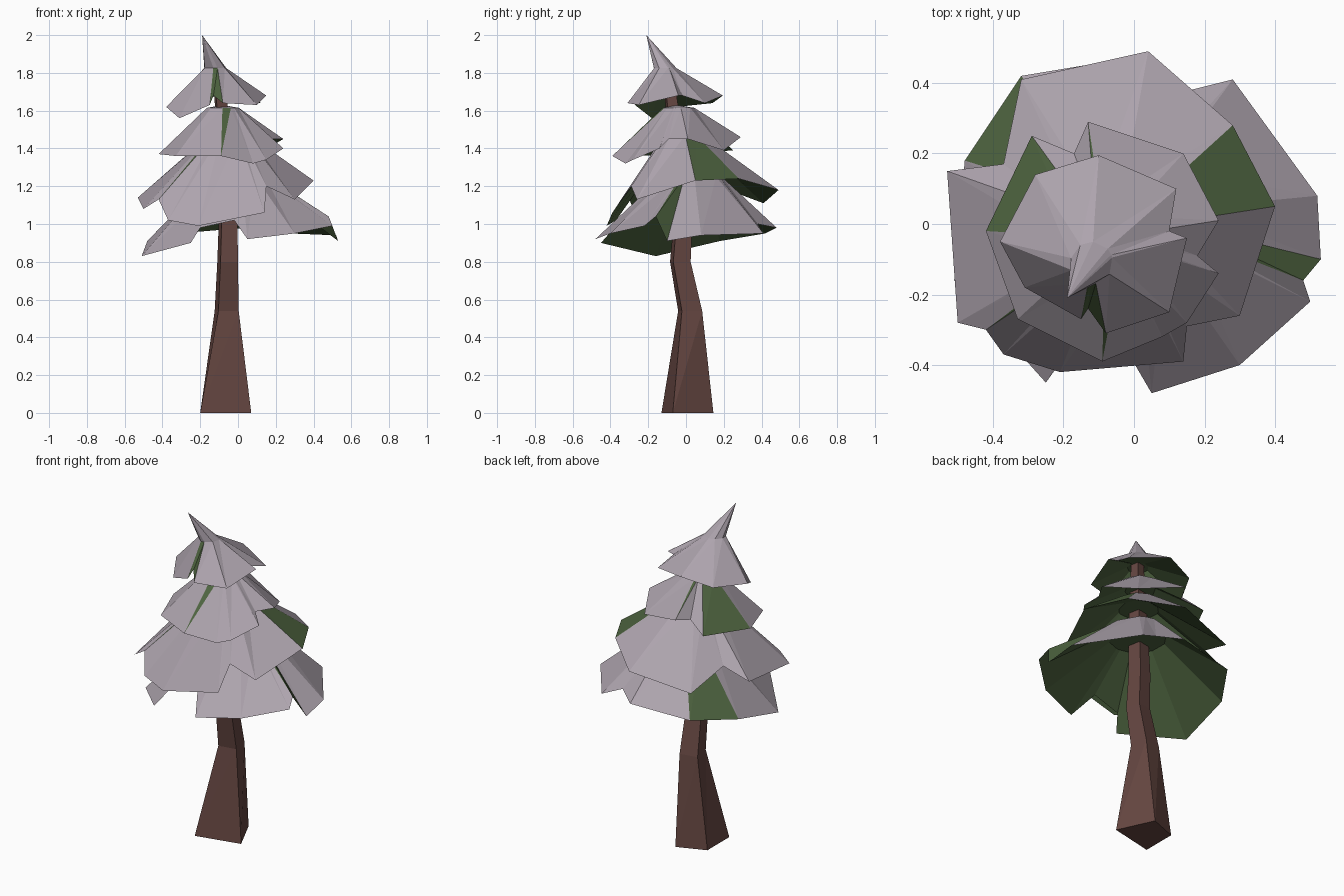
import bpy, math
from mathutils import Vector


def material(name, rgb):
    m = bpy.data.materials.new(name)
    m.diffuse_color = (*rgb, 1)
    return m


SNOW = material("snow", (0.42, 0.37, 0.42))
GREEN = material("needles", (0.075, 0.125, 0.05))
BARK = material("bark", (0.13, 0.062, 0.053))


def make(name, verts, faces, mats, slots=None):
    me = bpy.data.meshes.new(name)
    me.from_pydata([tuple(v) for v in verts], [], faces)
    for m in mats:
        me.materials.append(m)
    if slots:
        me.polygons.foreach_set("material_index", slots)
    me.update()
    ob = bpy.data.objects.new(name, me)
    bpy.context.collection.objects.link(ob)


def tier(name, ring, centre, r, tip, thick, bare=(), bare_upper=()):
    """Snowy skirt: ragged rim, small collar, tip, and a green underside.
    bare / bare_upper list the facets where green shows through."""
    n = len(ring)
    c = Vector(centre)
    rim = [Vector(p) for p in ring]
    collar = []
    for p in rim:
        d = (p - c).to_2d().normalized() * r
        collar.append(c + Vector((d.x, d.y, 0)))
    down = Vector((0, 0, -thick))
    verts = rim + collar + [p + down for p in collar] + [Vector(tip), c + down]
    faces, slots = [], []
    for i in range(n):
        j = (i + 1) % n
        faces += [(i, j, n + j), (i, n + j, n + i), (n + i, n + j, 3 * n),
                  (j, i, 2 * n + i, 2 * n + j), (2 * n + j, 2 * n + i, 3 * n + 1)]
        slots += [int(i in bare), int(i in bare or i in bare_upper), 0, 1, 1]
    make(name, verts, faces, [SNOW, GREEN], slots)


# Four-sided trunk: wide square foot twisting into a bent, tapering stem
S = 4
tv = [(0.07, -0.07, 0), (-0.03, 0.145, 0), (-0.2, 0.08, 0), (-0.2, -0.13, 0)]
sections = [(-0.06, 0.022, 0.54, 0.077), (-0.055, -0.03, 0.8, 0.066),
            (-0.052, -0.015, 1.02, 0.06), (-0.07, -0.05, 1.4, 0.05),
            (-0.1, -0.09, 1.76, 0.035)]
tf = []
for x, y, z, r in sections:
    for k in range(S):
        a = math.tau * k / S - 0.6
        tv.append((x + r * math.cos(a), y + r * math.sin(a), z))
for s in range(len(sections)):
    for k in range(S):
        a, b = s * S + k, s * S + (k + 1) % S
        tf += [(a, b, b + S), (a, b + S, a + S)]
tf += [tuple(reversed(range(S))), tuple(range(len(tv) - S, len(tv)))]
make("trunk", tv, tf, [BARK])

# Foliage tiers, rims listed counter-clockwise from the right side
tier("bottom_branches",
     [(0.53, -0.1, 0.91), (0.52, 0.08, 0.94), (0.28, 0.41, 0.95), (0.16, 0.38, 1.0),
      (0.04, 0.48, 0.98), (-0.32, 0.42, 0.95), (-0.48, 0.18, 0.91),
      (-0.51, -0.16, 0.83), (-0.25, -0.45, 0.9), (-0.2, -0.38, 0.98),
      (-0.02, -0.36, 1.02), (0.05, -0.48, 0.92), (0.3, -0.4, 0.95),
      (0.5, -0.22, 0.99), (0.48, -0.16, 1.04)],
     (0.0, 0.03, 1.25), 0.16, (-0.02, 0.01, 1.33), 0.05, bare=(5, 14), bare_upper=(10,))

tier("lower_middle_branches",
     [(0.4, 0.05, 1.23), (0.28, 0.28, 1.24), (0.04, 0.49, 1.18), (-0.32, 0.41, 1.11),
      (-0.37, 0.17, 1.2), (-0.53, 0.15, 1.14), (-0.5, -0.28, 1.08),
      (-0.42, -0.3, 1.13), (-0.37, -0.37, 1.02), (-0.21, -0.42, 0.99),
      (0.14, -0.39, 1.06), (0.15, -0.29, 1.2), (0.3, -0.26, 1.13)],
     (-0.05, -0.02, 1.47), 0.11, (-0.06, -0.02, 1.51), 0.05, bare=(0,), bare_upper=(7,))

tier("upper_middle_branches",
     [(0.24, 0.01, 1.45), (0.14, 0.2, 1.39), (-0.13, 0.29, 1.46), (-0.17, 0.2, 1.44),
      (-0.29, 0.25, 1.39), (-0.42, -0.02, 1.37), (-0.33, -0.27, 1.36),
      (-0.09, -0.39, 1.36), (0.08, -0.32, 1.32), (0.15, -0.28, 1.34),
      (0.24, -0.14, 1.4), (0.18, -0.09, 1.45)],
     (-0.08, -0.04, 1.615), 0.085, (-0.08, -0.05, 1.63), 0.05, bare=(4,), bare_upper=(7, 2))

tier("crown",
     [(0.15, -0.04, 1.68), (0.1, -0.02, 1.68), (0.12, 0.1, 1.64), (-0.1, 0.195, 1.68),
      (-0.28, 0.14, 1.64), (-0.38, -0.05, 1.62), (-0.31, -0.18, 1.56),
      (-0.15, -0.27, 1.63), (-0.13, -0.24, 1.68), (-0.08, -0.31, 1.64), (0.1, -0.25, 1.63)],
     (-0.12, -0.11, 1.825), 0.06, (-0.19, -0.21, 2.0), 0.07, bare=(7, 8))
